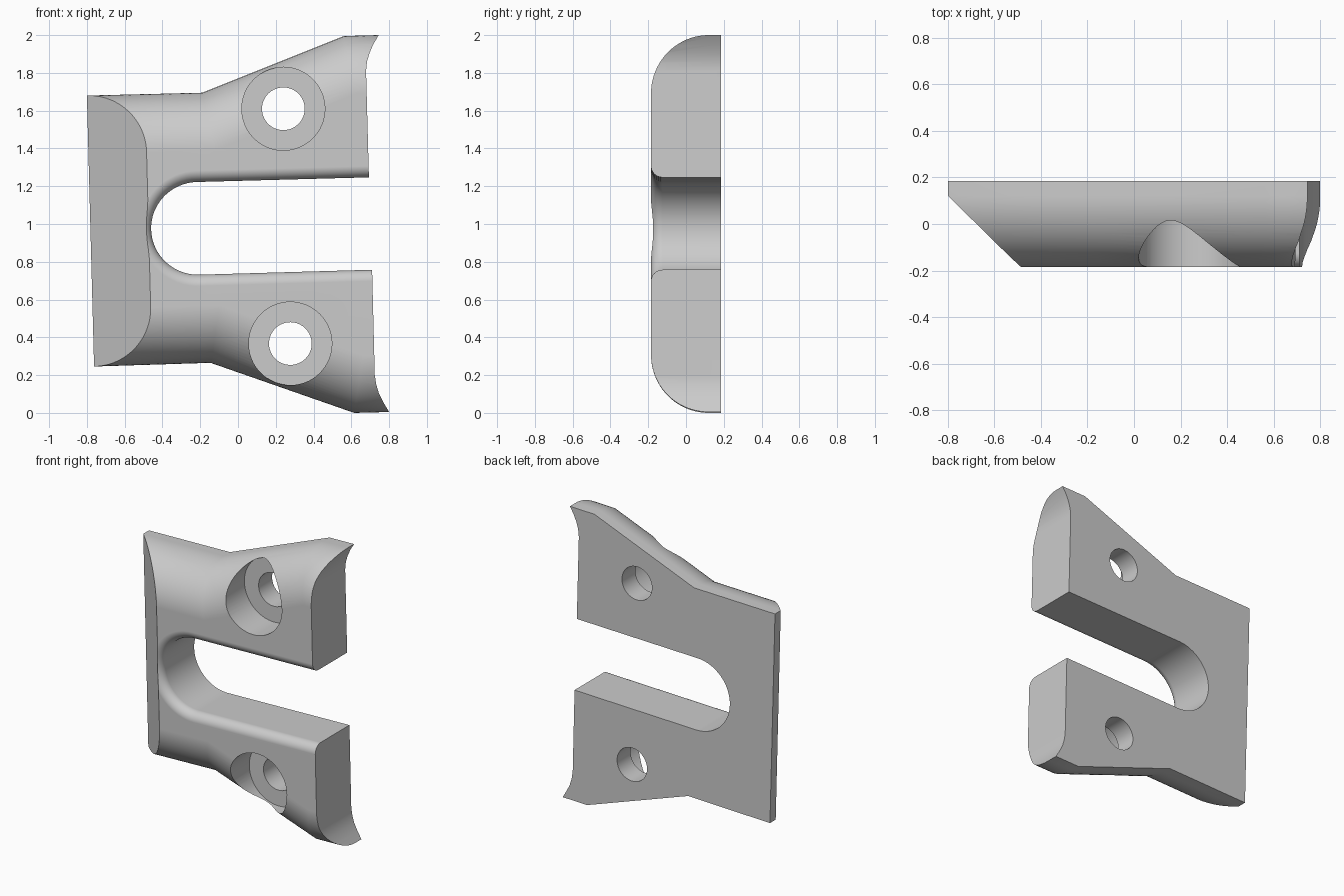
import bpy, bmesh, math
from mathutils import Vector

if "Cube" in bpy.data.objects:
    bpy.data.objects.remove(bpy.data.objects["Cube"], do_unlink=True)

HALF = 0.185          # half thickness of the plate
ROUND = 0.305         # rounding of the outer edges
SLOT_ROUND = 0.06     # rounding of the slot edges

grey = bpy.data.materials.new("plain grey")
grey.use_nodes = True
grey.diffuse_color = (0.6, 0.6, 0.6, 1)
grey.node_tree.nodes["Principled BSDF"].inputs["Base Color"].default_value = (0.6, 0.6, 0.6, 1)


def offset(path, d):
    """Shift an open (x, z) path to its right by d with mitred corners."""
    pts = [Vector(p) for p in path]
    normals = []
    for a, b in zip(pts, pts[1:]):
        t = (b - a).normalized()
        normals.append(Vector((t.y, -t.x)))
    out = []
    for i, p in enumerate(pts):
        n1 = normals[max(i - 1, 0)]
        n2 = normals[min(i, len(normals) - 1)]
        m = n1 + n2
        out.append(p + m * (2 * d / m.length_squared))
    return out


def loft(name, rings):
    """Solid through matching closed rings of 3D points."""
    bm = bmesh.new()
    rows = [[bm.verts.new(p) for p in ring] for ring in rings]
    n = len(rows[0])
    for a, b in zip(rows, rows[1:]):
        for i in range(n):
            j = (i + 1) % n
            bm.faces.new((a[i], a[j], b[j], b[i]))
    bm.faces.new(rows[0])
    bm.faces.new(rows[-1])
    bmesh.ops.recalc_face_normals(bm, faces=bm.faces)
    mesh = bpy.data.meshes.new(name)
    bm.to_mesh(mesh)
    bm.free()
    mesh.materials.append(grey)
    ob = bpy.data.objects.new(name, mesh)
    bpy.context.collection.objects.link(ob)
    return ob


def at_depth(points, y):
    return [(p[0], y, p[1]) for p in points]


def rounding(r, steps):
    """(depth, inset) pairs of a quarter round that ends at the front face."""
    angles = [math.pi / 2 * i / steps for i in range(steps + 1)]
    return [(-HALF + r - r * math.sin(a), r - r * math.cos(a)) for a in angles]


def cut(target, cutter):
    cutter.hide_render = True
    mod = target.modifiers.new("cut", "BOOLEAN")
    mod.operation = "DIFFERENCE"
    mod.solver = "EXACT"
    mod.object = cutter
    bpy.context.view_layer.objects.active = target
    bpy.ops.object.modifier_apply(modifier=mod.name)
    bpy.data.objects.remove(cutter, do_unlink=True)


# Plate with flared arms and rounded upper and lower edges
top = [(-1.0, 1.675), (-0.19, 1.695), (0.56, 1.995), (1.0, 2.007)]
bottom = [(1.0, 0.01), (0.615, 0.0), (-0.145, 0.265), (-1.0, 0.238)]
layers = [(HALF, 0)] + rounding(ROUND, 20)
plate = loft("slotted_plate",
             [at_depth(offset(top, d) + offset(bottom, d), y) for y, d in layers])

# Slanted left end, leaning slightly with the plate
wedge = [(-2, 0.5), (-0.8, 0.5), (-0.8, 0.123), (-0.392, -0.285), (-2, -0.285)]
lean = -0.0265
cut(plate, loft("end_cutter", [[(x + lean * (z - 1.68), y, z) for x, y in wedge]
                               for z in (-0.5, 2.5)]))

# Open slot with a round end and softened front edge
arc = [(-0.212 + 0.248 * math.cos(a), 0.977 + 0.2455 * math.sin(a))
       for a in (math.radians(91.5 + 180 * i / 32) for i in range(33))]
slot = [(1.1, 1.258)] + arc + [(1.1, 0.769)]
layers = [(0.3, 0)] + rounding(SLOT_ROUND, 8) + [(-0.3, SLOT_ROUND)]
cut(plate, loft("slot_cutter", [at_depth(offset(slot, d), y) for y, d in layers]))

# Right ends of the arms, hollowed towards the tips
ends = [(1.5, 2.3), (0.92, 2.3), (0.745, 2.0), (0.717, 1.953), (0.696, 1.905),
        (0.683, 1.86), (0.678, 1.81), (0.693, 1.247), (0.71, 0.758), (0.724, 0.2),
        (0.732, 0.15), (0.746, 0.103), (0.77, 0.055), (0.80, 0.005), (0.98, -0.3),
        (1.5, -0.3)]
cut(plate, loft("tip_cutter", [at_depth(ends, y) for y in (-0.4, 0.4)]))

# Counterbored screw holes
for cx, cz in ((0.24, 1.61), (0.277, 0.367)):
    for r, back in ((0.22, 0.04), (0.113, 0.4)):
        circle = [(cx + r * math.cos(math.tau * i / 64), cz + r * math.sin(math.tau * i / 64))
                  for i in range(64)]
        cut(plate, loft("hole_cutter", [at_depth(circle, y) for y in (-0.4, back)]))

# Smooth rounded areas, crisp edges
bpy.ops.object.select_all(action="DESELECT")
plate.select_set(True)
bpy.context.view_layer.objects.active = plate
bpy.ops.object.shade_smooth_by_angle(angle=math.radians(25))
weighted = plate.modifiers.new("even shading", "WEIGHTED_NORMAL")
weighted.keep_sharp = True
